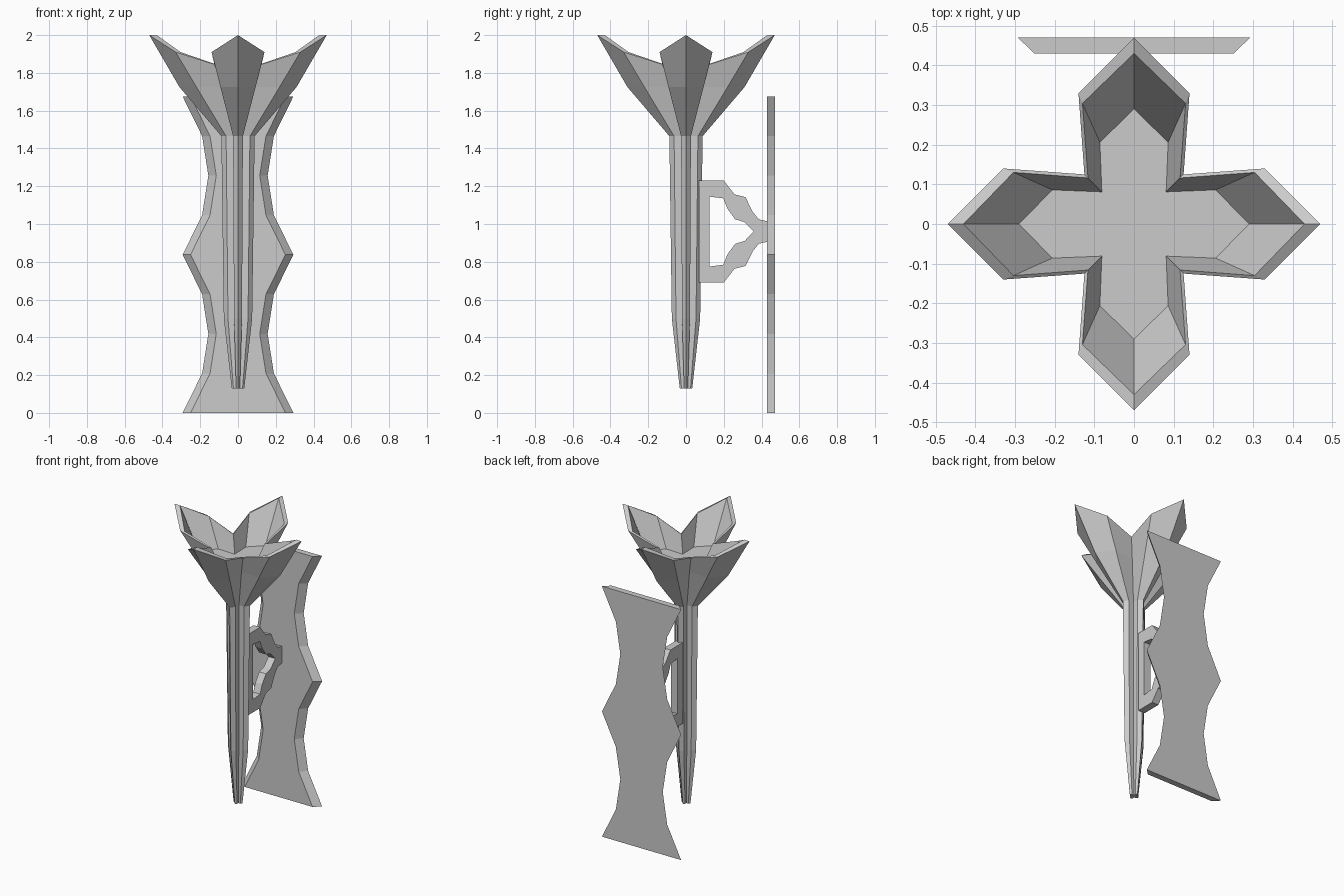
import bpy
import math

if "Cube" in bpy.data.objects:
    bpy.data.objects.remove(bpy.data.objects["Cube"])


def add_mesh(name, verts, faces):
    me = bpy.data.meshes.new(name)
    me.from_pydata(verts, [], faces)
    me.update()
    ob = bpy.data.objects.new(name, me)
    bpy.context.collection.objects.link(ob)
    return ob


def loft(name, rings):
    """Join equal-length rings into a closed solid with end caps."""
    n = len(rings[0])
    verts = [p for ring in rings for p in ring]
    faces = [(k * n + i, k * n + (i + 1) % n, (k + 1) * n + (i + 1) % n, (k + 1) * n + i)
             for k in range(len(rings) - 1) for i in range(n)]
    faces.append(tuple(reversed(range(n))))
    faces.append(tuple(range((len(rings) - 1) * n, len(rings) * n)))
    return add_mesh(name, verts, faces)


def petal_ring(tip, shoulder, corner, z):
    """Cross with four pointed arms; z gives tip, shoulder and corner heights."""
    sx, sy = shoulder
    arm = [(tip, 0, z[0]), (sy, sx, z[1]), (corner, corner, z[2]), (sx, sy, z[1])]
    # last point is the first shoulder of the next arm
    ring = []
    for q in range(4):
        c, s = round(math.cos(q * math.pi / 2)), round(math.sin(q * math.pi / 2))
        ring += [(x * c - y * s, x * s + y * c, h) for x, y, h in arm]
    return ring


# Torch: tapered stem, flared petals, rim, then down inside to the flat floor
rim_z = (2.0, 1.91, 1.845)
torch = loft("torch", [
    petal_ring(0.033, (0.010, 0.024), 0.009, (0.13,) * 3),
    petal_ring(0.075, (0.021, 0.053), 0.020, (0.50,) * 3),
    petal_ring(0.088, (0.026, 0.063), 0.025, (1.465,) * 3),
    petal_ring(0.31, (0.093, 0.22), 0.086, (1.725,) * 3),
    petal_ring(0.47, (0.14, 0.33), 0.125, rim_z),
    petal_ring(0.43, (0.13, 0.304), 0.116, rim_z),
    petal_ring(0.29, (0.086, 0.206), 0.081, (1.735,) * 3),
])

# Wall plate: wavy outline, front face narrower than the back
widths = [0.293, 0.19, 0.157, 0.19, 0.293, 0.19, 0.157, 0.19, 0.293]
step = 1.675 / 8
loft("wall_plate", [
    [(-w, 0.47, i * step), (-w + 0.042, 0.43, i * step),
     (w - 0.042, 0.43, i * step), (w, 0.47, i * step)]
    for i, w in enumerate(widths)
])

# Bracket: mirrored outline with a mirrored hole, extruded sideways
outer = [(0.07, 0.27), (0.20, 0.27), (0.257, 0.197), (0.315, 0.182),
         (0.353, 0.105), (0.385, 0.065), (0.435, 0.053)]
inner = [(0.125, 0.185), (0.197, 0.176), (0.22, 0.12), (0.26, 0.065),
         (0.31, 0.05), (0.358, 0.0)]
cu = bpy.data.curves.new("bracket", 'CURVE')
cu.dimensions = '2D'
cu.fill_mode = 'BOTH'
cu.extrude = 0.025
for half in (outer, inner):
    pts = half + [(y, -z) for y, z in reversed(half) if z > 0]
    sp = cu.splines.new('POLY')
    sp.points.add(len(pts) - 1)
    for p, (y, z) in zip(sp.points, pts):
        p.co = (y, z, 0, 1)
    sp.use_cyclic_u = True
bracket = bpy.data.objects.new("bracket", cu)
bpy.context.collection.objects.link(bracket)
bracket.location.z = 0.96
bracket.rotation_euler = (math.pi / 2, 0, math.pi / 2)
bpy.context.view_layer.objects.active = bracket
bracket.select_set(True)
bpy.ops.object.convert(target='MESH')
for poly in bpy.context.object.data.polygons:
    poly.use_smooth = False
